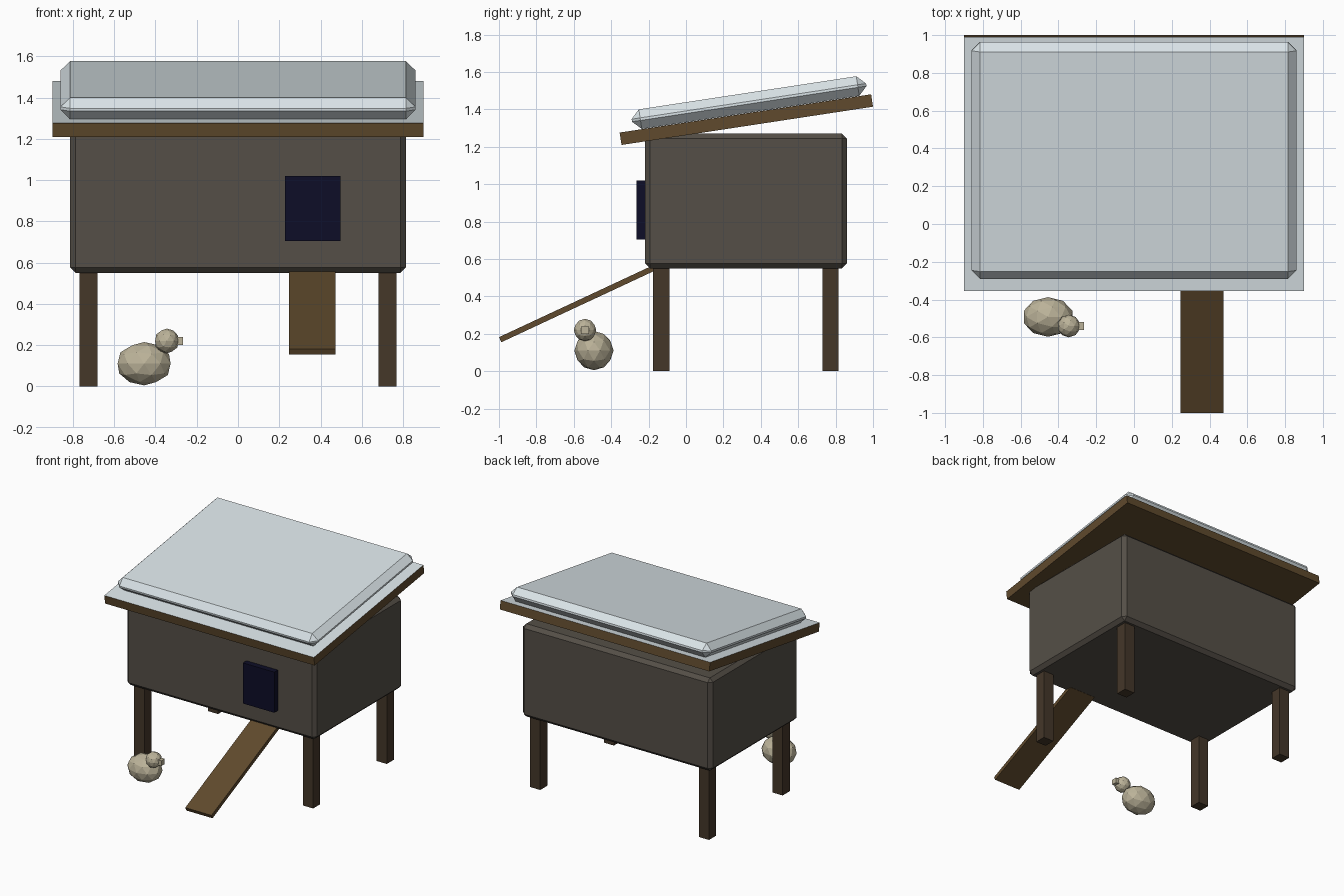
import bpy, bmesh, math
from mathutils import Matrix, Vector

if "Cube" in bpy.data.objects:
    bpy.data.objects.remove(bpy.data.objects["Cube"])


def material(name, r, g, b):
    m = bpy.data.materials.new(name)
    m.diffuse_color = (r, g, b, 1)
    m.use_nodes = True
    m.node_tree.nodes["Principled BSDF"].inputs["Base Color"].default_value = m.diffuse_color
    return m


walls = material("grey brown boards", 0.09, 0.078, 0.063)
timber = material("dark timber", 0.058, 0.038, 0.022)
plank = material("brown plank", 0.115, 0.068, 0.026)
snow = material("snow", 0.70, 0.77, 0.80)
night = material("dark navy", 0.004, 0.004, 0.02)
feather = material("cream feathers", 0.50, 0.45, 0.32)


def finish(name, bm, mats):
    me = bpy.data.meshes.new(name)
    bm.to_mesh(me)
    bm.free()
    for m in mats:
        me.materials.append(m)
    ob = bpy.data.objects.new(name, me)
    bpy.context.collection.objects.link(ob)
    return ob


def box(name, centre, size, mats, tilt=0, bevel=0):
    """Box with optional chamfer, tilted about x in degrees."""
    bm = bmesh.new()
    bmesh.ops.create_cube(bm, size=1)
    bmesh.ops.scale(bm, vec=size, verts=bm.verts)
    if bevel:
        bmesh.ops.bevel(bm, geom=bm.edges[:], offset=bevel, segments=1,
                        affect='EDGES', profile=0.5)
    bm.normal_update()
    if len(mats) > 1:  # second colour on the upper face
        for f in bm.faces:
            f.material_index = int(f.normal.z > 0.9)
    bm.transform(Matrix.Translation(centre)
                 @ Matrix.Rotation(math.radians(tilt), 4, 'X'))
    return finish(name, bm, mats)


def ball(name, centre, radii):
    bm = bmesh.new()
    bmesh.ops.create_icosphere(bm, subdivisions=2, radius=1)
    bmesh.ops.scale(bm, vec=radii, verts=bm.verts)
    bmesh.ops.translate(bm, vec=Vector(centre), verts=bm.verts)
    return finish(name, bm, [feather])


# Coop body on four legs
box("coop_body", (0, 0.32, 0.91), (1.63, 1.08, 0.72), [walls], bevel=0.027)
for y, end in ((-0.132, "front"), (0.772, "back")):
    for x, side in ((-0.725, "left"), (0.725, "right")):
        box(f"{end}_{side}_leg", (x, y, 0.29), (0.087, 0.087, 0.58), [timber])

# Doorway and ramp
box("doorway", (0.362, -0.232, 0.862), (0.27, 0.065, 0.315), [night])
box("ramp", (0.36, -0.572, 0.365), (0.225, 0.93, 0.03), [plank], tilt=25)

# Sloping roof, dusted on top, with a thick snow layer
box("roof", (0, 0.3225, 1.345), (1.8, 1.36, 0.067), [plank, snow], tilt=8.65)
box("snow_layer", (0, 0.337, 1.436), (1.72, 1.268, 0.106), [snow],
    tilt=8.65, bevel=0.046)

# Hen
ball("hen_body", (-0.455, -0.492, 0.11), (0.135, 0.105, 0.105))
ball("hen_head", (-0.345, -0.54, 0.22), (0.06, 0.06, 0.06))
box("hen_beak", (-0.287, -0.54, 0.22), (0.042, 0.042, 0.04), [feather])
